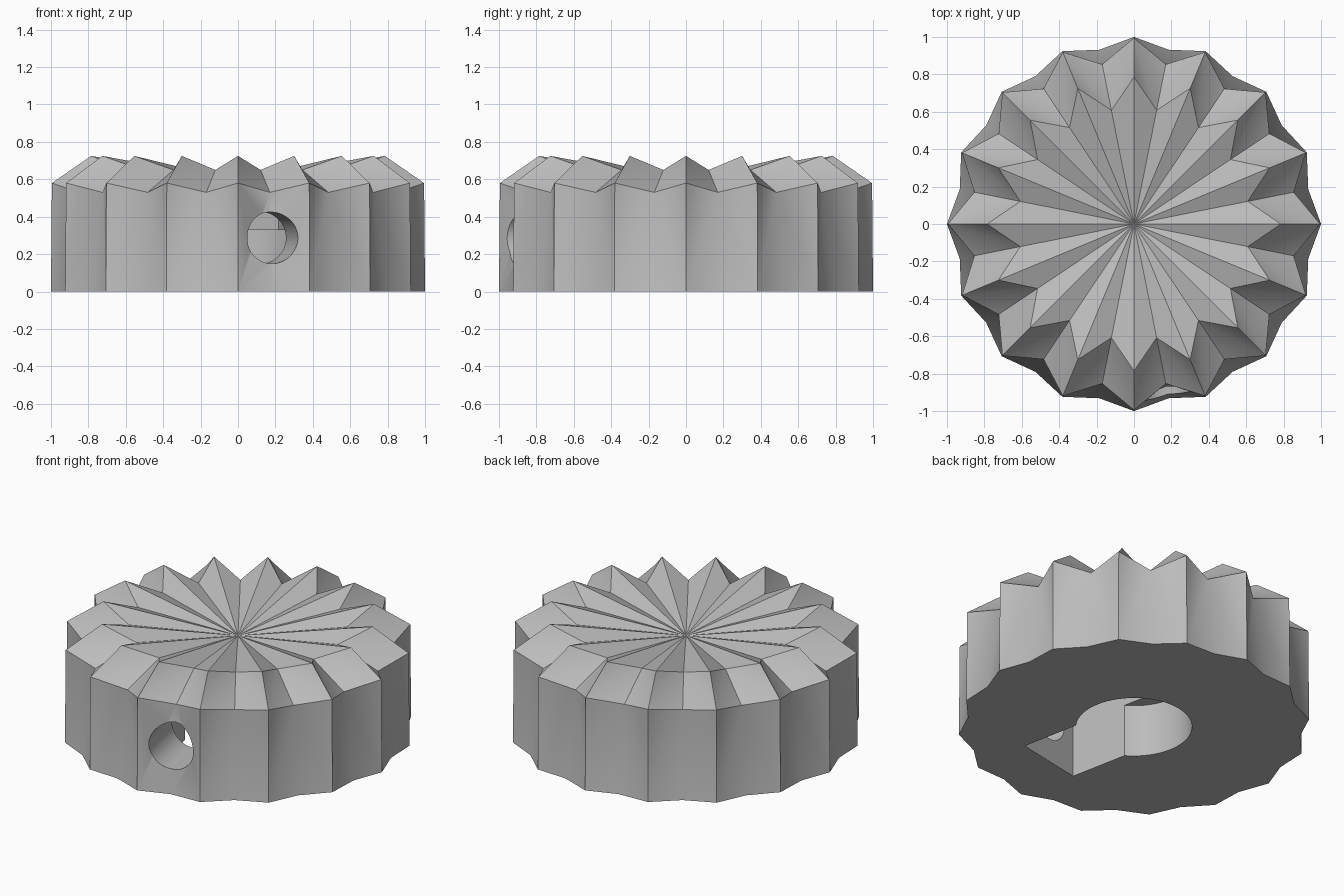
import bpy, bmesh
from math import sin, cos, pi, radians
from mathutils import Matrix

old = bpy.data.objects.get("Cube")
if old:
    bpy.data.objects.remove(old, do_unlink=True)

RIDGES = 16
AXIS = radians(-78.75)      # direction of the screw hole, through a groove

grey = bpy.data.materials.new("plain grey")
grey.use_nodes = True
colour = (0.5, 0.5, 0.5, 1)
grey.diffuse_color = colour
grey.node_tree.nodes["Principled BSDF"].inputs["Base Color"].default_value = colour


def make_object(name, bm):
    bmesh.ops.recalc_face_normals(bm, faces=bm.faces)
    mesh = bpy.data.meshes.new(name)
    bm.to_mesh(mesh)
    bm.free()
    mesh.materials.append(grey)
    obj = bpy.data.objects.new(name, mesh)
    bpy.context.collection.objects.link(obj)
    return obj


# Fluted body: (radius, height) profiles for ridges and grooves
ridge = [(1.0, 0), (0.995, 0.58), (0.785, 0.725)]
groove = [(0.95, 0), (0.87, 0.53), (0.62, 0.65)]
bm = bmesh.new()
rings = []
for level in range(3):
    ring = []
    for i in range(RIDGES * 2):
        r, z = (groove if i % 2 else ridge)[level]
        a = i * pi / RIDGES
        ring.append(bm.verts.new((r * cos(a), r * sin(a), z)))
    rings.append(ring)
centre = bm.verts.new((0, 0, 0.59))
bm.faces.new(rings[0])
for i in range(RIDGES * 2):
    j = (i + 1) % (RIDGES * 2)
    for low, high in zip(rings, rings[1:]):
        g, t = (j, i) if j % 2 else (i, j)      # g is the groove side
        bm.faces.new((low[g], low[t], high[g]))
        bm.faces.new((low[t], high[t], high[g]))
    bm.faces.new((rings[2][i], rings[2][j], centre))
knob = make_object("knob_body", bm)


# Cutters: shaft socket, nut slot and radial screw hole
def cylinder(name, radius, depth, matrix):
    bm = bmesh.new()
    bmesh.ops.create_cone(bm, cap_ends=True, segments=64, radius1=radius,
                          radius2=radius, depth=depth, matrix=matrix)
    return make_object(name, bm)


turn = Matrix.Rotation(AXIS, 4, 'Z')
socket = cylinder("socket_cutter", 0.33, 0.66, Matrix())
hole = cylinder("screw_hole_cutter", 0.138, 0.8,
                turn @ Matrix.Translation((0.9, 0, 0.287)) @ Matrix.Rotation(pi / 2, 4, 'Y'))
bm = bmesh.new()
bmesh.ops.create_cube(bm, size=1, matrix=turn @ Matrix.Translation((0.31, 0, 0.175))
                      @ Matrix.Diagonal((0.62, 0.44, 0.55, 1)))
slot = make_object("nut_slot_cutter", bm)

for cutter in (socket, slot, hole):
    mod = knob.modifiers.new(cutter.name, 'BOOLEAN')
    mod.operation = 'DIFFERENCE'
    mod.solver = 'EXACT'
    mod.object = cutter
    bpy.context.view_layer.objects.active = knob
    knob.select_set(True)
    bpy.ops.object.modifier_apply(modifier=mod.name)
    bpy.data.objects.remove(cutter, do_unlink=True)

bpy.ops.object.select_all(action='DESELECT')
knob.select_set(True)
bpy.context.view_layer.objects.active = knob
bpy.ops.object.shade_smooth_by_angle(angle=radians(30))
